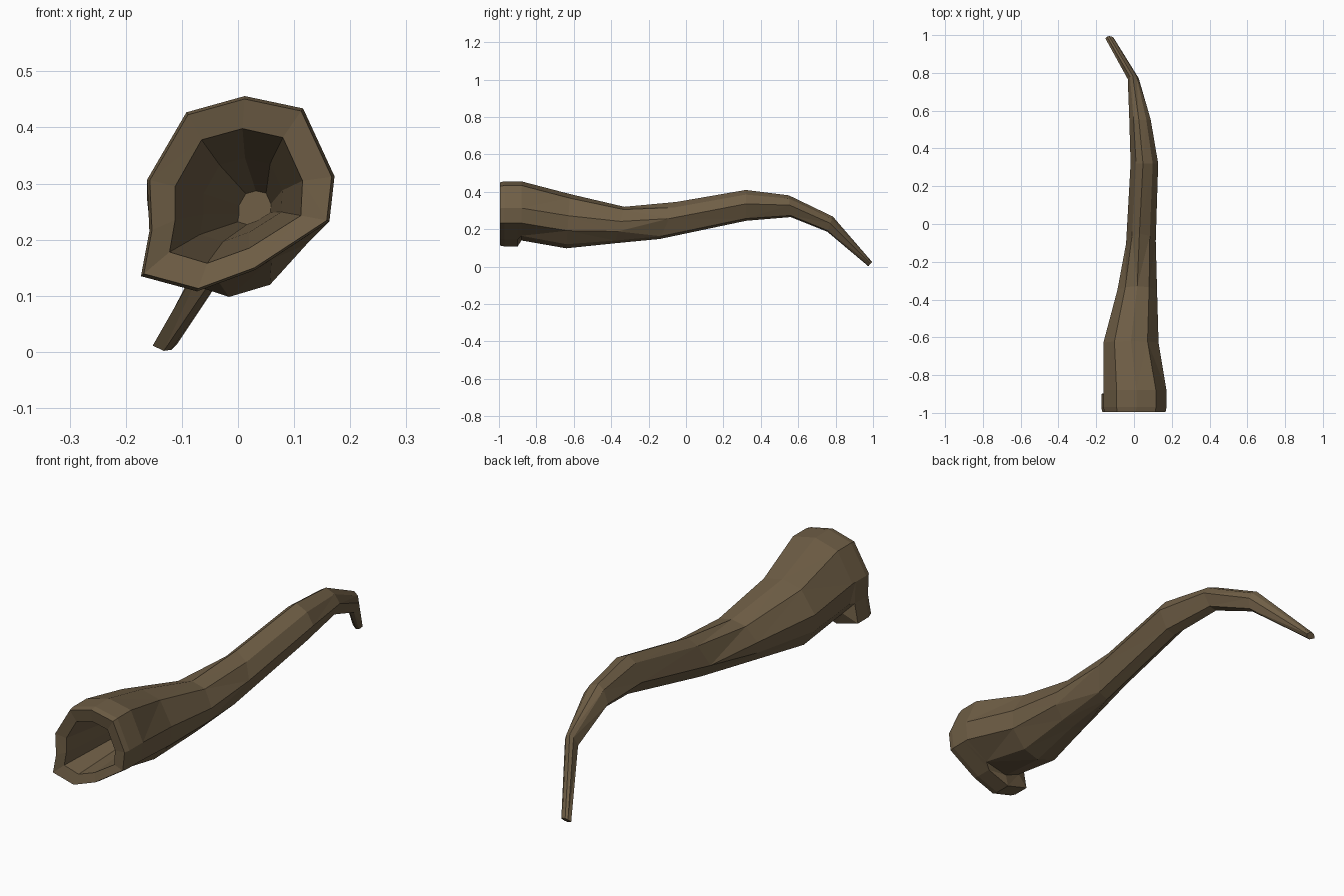
import bpy, bmesh

# Outline of the flared mouth and of its opening (x, z), clockwise from the top
RIM = [(0.012, 0.456), (0.116, 0.434), (0.172, 0.313), (0.163, 0.233), (0.03, 0.146),
       (-0.073, 0.108), (-0.173, 0.135), (-0.158, 0.215), (-0.162, 0.307), (-0.092, 0.427)]
OPENING = [(0.008, 0.398), (0.08, 0.382), (0.115, 0.305), (0.112, 0.243), (0.02, 0.185),
           (-0.055, 0.158), (-0.122, 0.178), (-0.112, 0.235), (-0.112, 0.295), (-0.065, 0.378)]

# Unit cross-sections: full ten sides, and a simpler six-sided one (doubled points merge)
ROUND = [(0, 1), (.6, .85), (1, .2), (.95, -.35), (.5, -.85),
         (0, -1), (-.6, -.8), (-.95, -.3), (-1, .2), (-.6, .85)]
SIX = [(-.1, 1), (.6, .7), (1, .1), (1, .1), (.5, -.85),
       (-.1, -1), (-.1, -1), (-1, -.2), (-1, -.2), (-.6, .7)]

# Horn sections: y at top, y at bottom, x range, z range, shape
SECTIONS = [(-0.62, -0.64, -0.162, 0.130, 0.098, 0.388, ROUND),
            (-0.33, -0.38, -0.088, 0.122, 0.125, 0.320, ROUND),
            (-0.05, -0.14, -0.042, 0.115, 0.148, 0.346, SIX),
            (0.32, 0.32, -0.018, 0.128, 0.245, 0.410, SIX),
            (0.55, 0.56, -0.025, 0.088, 0.265, 0.381, SIX),
            (0.785, 0.755, -0.033, 0.025, 0.187, 0.268, SIX),
            (0.995, 0.975, -0.152, -0.108, 0.002, 0.025, SIX)]


def section(yt, yb, x0, x1, z0, z1, shape):
    cx, cz, rx, rz = (x0 + x1) / 2, (z0 + z1) / 2, (x1 - x0) / 2, (z1 - z0) / 2
    return [(cx + u * rx, yb + (yt - yb) * (v + 1) / 2, cz + v * rz) for u, v in shape]


def shrink(points, y, s, cx, cz):
    return [(cx + (x - cx) * s, y, cz + (z - cz) * s) for x, z in points]


# Rings from the bottom of the hollow, out over the rim, then along the horn to the tip
rings = [shrink(OPENING, -0.35, 0.25, 0.04, 0.25),
         shrink(OPENING, -0.62, 0.62, 0.02, 0.26),
         [(x, -0.985, z) for x, z in OPENING],
         shrink(RIM, -0.995, 0.97, 0, 0.28),
         [(x, -0.97, z) for x, z in RIM],
         [(x, -0.9, z) for x, z in RIM]]

# Step behind the lower lip
neck = [(x, -0.88, z) for x, z in RIM]
neck[4] = (0.06, -0.88, 0.165)
neck[5] = (-0.045, -0.88, 0.14)
neck[6] = (-0.115, -0.88, 0.17)
neck[7] = (-0.150, -0.88, 0.22)
rings.append(neck)
rings += [section(*s) for s in SECTIONS]

bm = bmesh.new()
loops = [[bm.verts.new(p) for p in ring] for ring in rings]
for a, b in zip(loops, loops[1:]):
    for i in range(10):
        j = (i + 1) % 10
        bm.faces.new((a[i], a[j], b[j], b[i]))
bm.faces.new(loops[0])
bm.faces.new(loops[-1])
bmesh.ops.remove_doubles(bm, verts=bm.verts, dist=0.0005)
bmesh.ops.recalc_face_normals(bm, faces=bm.faces)
bmesh.ops.triangulate(bm, faces=[f for f in bm.faces if len(f.verts) == 4])

mesh = bpy.data.meshes.new("horn")
bm.to_mesh(mesh)
bm.free()
horn = bpy.data.objects.new("horn", mesh)
bpy.context.collection.objects.link(horn)

# Single horn colour
brown = bpy.data.materials.new("horn brown")
brown.diffuse_color = (0.16, 0.113, 0.061, 1)
mesh.materials.append(brown)
